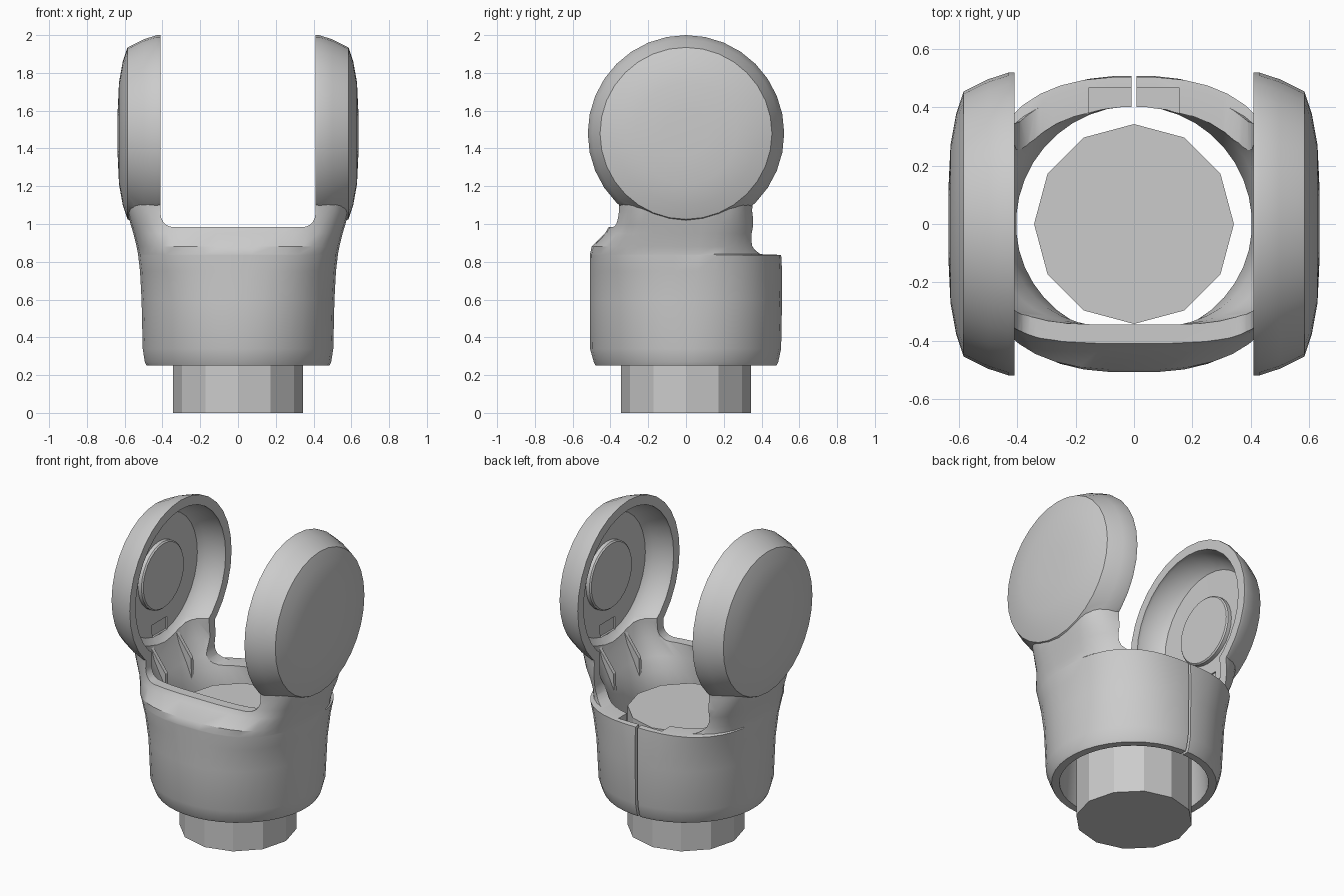
import bpy, bmesh, math
from mathutils import Matrix, Vector

cube = bpy.data.objects.get("Cube")
if cube:
    bpy.data.objects.remove(cube, do_unlink=True)

# Single plain grey
grey = bpy.data.materials.new("light_grey")
grey.use_nodes = True
colour = (0.6, 0.6, 0.6, 1)
grey.diffuse_color = colour
grey.node_tree.nodes["Principled BSDF"].inputs["Base Color"].default_value = colour


def make(name, rings, matrix=Matrix()):
    """Closed solid skinned over equal-length rings."""
    bm = bmesh.new()
    loops = [[bm.verts.new(matrix @ Vector(p)) for p in ring] for ring in rings]
    n = len(loops[0])
    for a, b in zip(loops, loops[1:]):
        for i in range(n):
            j = (i + 1) % n
            bm.faces.new((a[i], a[j], b[j], b[i]))
    bm.faces.new(loops[0][::-1])
    bm.faces.new(loops[-1])
    bmesh.ops.recalc_face_normals(bm, faces=bm.faces)
    mesh = bpy.data.meshes.new(name)
    bm.to_mesh(mesh)
    bm.free()
    mesh.materials.append(grey)
    ob = bpy.data.objects.new(name, mesh)
    bpy.context.collection.objects.link(ob)
    return ob


def section(z, hx, front, back, power, n=40):
    """Rounded-square ring with separate front and back depth."""
    ring = []
    for i in range(n):
        a = math.tau * (i + 0.5) / n
        c, s = math.cos(a), math.sin(a)
        x = math.copysign(abs(c) ** (2 / power), c) * hx
        y = math.copysign(abs(s) ** (2 / power), s) * (back if s > 0 else front)
        ring.append((x, y, z))
    return ring


def lathe_x(name, profile, n=32):
    """Solid turned about the pivot axis, from (x, radius) pairs."""
    return make(name, [[(x, r * math.cos(math.tau * i / n), PIVOT + r * math.sin(math.tau * i / n))
                        for i in range(n)] for x, r in profile])


def prism_y(name, outline, y0, y1):
    return make(name, [[(x, y, z) for x, z in outline] for y in (y0, y1)])


def box(name, x0, x1, y0, y1, z0, z1):
    return prism_y(name, [(x0, z0), (x1, z0), (x1, z1), (x0, z1)], y0, y1)


def combine(target, other, operation):
    mod = target.modifiers.new("combine", 'BOOLEAN')
    mod.operation, mod.object, mod.solver = operation, other, 'EXACT'
    other.hide_render = True
    bpy.context.view_layer.objects.active = target
    bpy.ops.object.modifier_apply(modifier=mod.name)
    bpy.data.objects.remove(other, do_unlink=True)


def smooth(ob, degrees=32):
    bpy.ops.object.select_all(action='DESELECT')
    ob.select_set(True)
    bpy.context.view_layer.objects.active = ob
    bpy.ops.object.shade_smooth_by_angle(angle=math.radians(degrees))


def both_ways(half):
    """Mirror a half profile running outwards from x = 0."""
    return [(-x, r) for x, r in reversed(half)] + half


PIVOT = 1.48

# Outer body: cup flowing into the two necks
yoke = make("yoke_shell", [section(*r) for r in (
    (0.25, 0.485, 0.48, 0.48, 2), (0.27, 0.495, 0.49, 0.49, 2), (0.34, 0.506, 0.51, 0.505, 2.1),
    (0.60, 0.512, 0.51, 0.51, 2.2), (0.75, 0.52, 0.51, 0.51, 2.4), (0.835, 0.53, 0.51, 0.505, 2.6),
    (0.84, 0.53, 0.51, 0.455, 2.6), (0.88, 0.538, 0.50, 0.425, 2.8), (0.95, 0.555, 0.43, 0.405, 3.2),
    (1.00, 0.57, 0.40, 0.395, 3.6), (1.07, 0.588, 0.38, 0.375, 4), (1.15, 0.60, 0.38, 0.38, 4),
    (1.25, 0.60, 0.36, 0.36, 4))])

# Domed round ends of the arms
dome = [(0.43, 0.52), (0.50, 0.497), (0.585, 0.455), (0.61, 0.38), (0.63, 0.27), (0.637, 0.12)]
combine(yoke, lathe_x("domes", both_ways(dome)), 'UNION')

# Hollow interior of cup, necks and round ends
hollow = make("hollow", [section(*r) for r in (
    (0.20, 0.44, 0.44, 0.44, 2), (0.50, 0.42, 0.42, 0.42, 2), (0.70, 0.405, 0.39, 0.405, 2),
    (0.82, 0.43, 0.36, 0.40, 2.4), (0.90, 0.46, 0.35, 0.37, 3), (1.00, 0.505, 0.345, 0.345, 4),
    (1.10, 0.535, 0.325, 0.325, 4), (1.23, 0.55, 0.32, 0.32, 4))])
combine(yoke, hollow, 'DIFFERENCE')
dish = [(0.43, 0.46), (0.53, 0.42), (0.56, 0.385), (0.567, 0.1)]
combine(yoke, lathe_x("dish", both_ways(dish)), 'DIFFERENCE')


# Slot between the arms, deeper at the back
def slot(name, floor, radius, y0, y1):
    half = [(0.41 - radius + radius * math.sin(a), floor + radius - radius * math.cos(a))
            for a in (math.pi / 2 * i / 5 for i in range(6))] + [(0.41, 2.2)]
    combine(yoke, prism_y(name, both_ways(half), y0, y1), 'DIFFERENCE')


slot("front_slot", 0.983, 0.07, -1, 1)
slot("back_slot", 0.838, 0.10, 0.05, 1)

# Split line and latch notch in the back wall
combine(yoke, box("split", -0.008, 0.008, 0.3, 0.7, 0.1, 1), 'DIFFERENCE')
combine(yoke, box("notch", -0.155, 0.155, 0.3, 0.468, 0.76, 1), 'DIFFERENCE')

# Small pocket inside each neck
for side in (-1, 1):
    x0, x1 = sorted((side * 0.4, side * 0.572))
    combine(yoke, box("pocket", x0, x1, -0.075, 0.075, 1.10, 1.18), 'DIFFERENCE')
smooth(yoke)

for side, label in ((1, "left"), (-1, "right")):
    # Round pivot boss inside each arm
    boss = lathe_x(label + "_pivot_boss",
                   [(side * x, r) for x, r in ((0.58, 0.215), (0.54, 0.215), (0.532, 0.207))], 28)
    smooth(boss)
    # Gussets stiffening the neck
    for y, end in ((-0.13, "front"), (0.13, "back")):
        prism_y(f"{label}_{end}_gusset",
                [(side * x, z) for x, z in ((0.41, 0.72), (0.42, 0.93), (0.53, 1.08), (0.55, 1.0), (0.47, 0.75))],
                y - 0.012, y + 0.012)

# Faceted shaft standing inside the cup
n = 12
shaft = make("shaft", [[(0.343 * math.cos(math.tau * i / n), 0.343 * math.sin(math.tau * i / n), z)
                        for i in range(n)] for z in (0, 0.77)])
smooth(shaft, 20)
